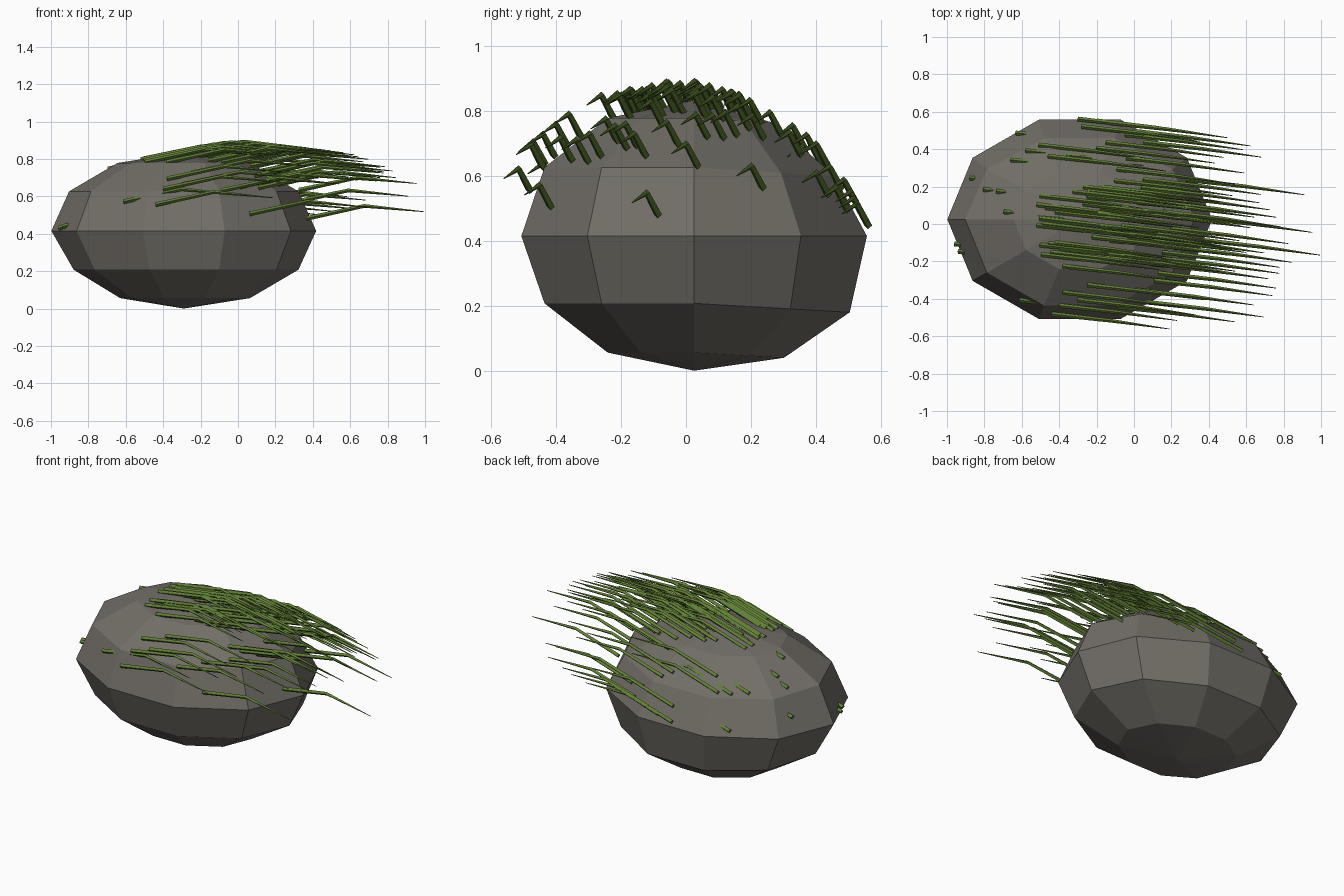
import bpy, bmesh, math, random
from mathutils import Vector, Matrix
from mathutils.bvhtree import BVHTree

random.seed(7)
cube = bpy.data.objects.get("Cube")
if cube:
    bpy.data.objects.remove(cube, do_unlink=True)


def make_material(name, colour):
    mat = bpy.data.materials.new(name)
    mat.use_nodes = True
    mat.diffuse_color = (*colour, 1)
    mat.node_tree.nodes["Principled BSDF"].inputs["Base Color"].default_value = (*colour, 1)
    return mat


stone = make_material("stone grey", (0.167, 0.156, 0.136))
grass_green = make_material("grass green", (0.12, 0.21, 0.037))

# Boulder: a coarse faceted ellipsoid
CENTRE = Vector((-0.29, 0.025, 0.415))
SIZE = Vector((0.708, 0.56, 0.415))
bm = bmesh.new()
bmesh.ops.create_uvsphere(bm, u_segments=10, v_segments=6, radius=1)
# Keep one corner of the ten-sided outline on the -x end
corner = min((v.co for v in bm.verts if abs(v.co.z) < 0.01), key=lambda c: c.x)
turn = math.pi - math.atan2(corner.y, corner.x)
bmesh.ops.rotate(bm, verts=bm.verts, matrix=Matrix.Rotation(turn, 3, "Z"))
for v in bm.verts:
    p = Vector(a * b for a, b in zip(v.co, SIZE))
    above, below = p.z > 0.01, p.z < -0.01
    # Slightly fuller at the top, with a lower shoulder at the back
    if above:
        p.z += 0.004
    if p.y > 0.01 and (above or below):
        p.z -= 0.06 * p.y
        p.y *= 0.94 if above else 1.04
    # Undercut the -x end
    if below and p.x < 0:
        p.x *= 0.96
    v.co = p + CENTRE
surface = BVHTree.FromBMesh(bm)
mesh = bpy.data.meshes.new("boulder")
bm.to_mesh(mesh)
bm.free()
mesh.materials.append(stone)
boulder = bpy.data.objects.new("boulder", mesh)
bpy.context.collection.objects.link(boulder)


def root_on_boulder(x, y):
    """Surface point below (x, y), pushed slightly out from the steep sides."""
    hit, normal = surface.ray_cast(Vector((x, y, 2)), Vector((0, 0, -1)))[:2]
    if hit is None:
        hit, normal = surface.find_nearest(Vector((x, y, 0.5)))[:2]
    return hit + Vector((normal.x, normal.y, 0)) * 0.022


# Blade roots: outlying blades placed singly, the crown scattered
roots = [
    (-.44, -.46), (-.1, -.43), (.05, -.4), (-.4, -.42), (-.38, -.35), (0, -.34),
    (-.3, -.39), (.12, -.25), (.1, -.29), (-.38, -.22), (.08, -.2), (.345, -.08),
    (.31, .03), (.26, .23), (.04, .42), (-.13, .52), (-.3, .54), (-.2, .53),
    (-.02, .48), (-.2, .39), (-.15, .42), (-.5, .41), (-.45, .35), (-.1, .28),
    (-.94, -.1), (-.92, -.14), (-.86, .24), (-.79, .18), (-.72, .17),
    (-.62, .47), (-.65, .33), (-.68, .06), (-.6, -.39), (.18, -.02), (.14, .06),
    (-.06, .46), (-.28, .5), (-.57, .38), (-.05, .34), (-.25, -.31), (.2, -.12),
]
while len(roots) < 90:
    spot = (random.uniform(-0.54, 0.15), random.uniform(-0.2, 0.25))
    if all(math.dist(spot, other) > 0.03 for other in roots):
        roots.append(spot)

# Grass: tapered blades, all swept to +x with one bend
curve = bpy.data.curves.new("grass_blades", "CURVE")
curve.dimensions = "3D"
curve.bevel_depth = 0.0125
curve.bevel_resolution = 0
curve.use_fill_caps = True
BEND = Vector((0.31, -0.035, 0.067))
TIP = Vector((0.63, -0.08, 0.036))
for x, y in roots:
    base = root_on_boulder(x, y)
    spline = curve.splines.new("POLY")
    spline.points.add(2)
    for point, offset, radius in zip(spline.points, (Vector(), BEND, TIP), (1, 0.8, 0.15)):
        point.co = (*(base + offset), 1)
        point.radius = radius
curve.materials.append(grass_green)
grass = bpy.data.objects.new("grass_blades", curve)
bpy.context.collection.objects.link(grass)

# Turn the blades into flat-shaded mesh
bpy.ops.object.select_all(action="DESELECT")
grass.select_set(True)
bpy.context.view_layer.objects.active = grass
bpy.ops.object.convert(target="MESH")
bpy.ops.object.shade_flat()
